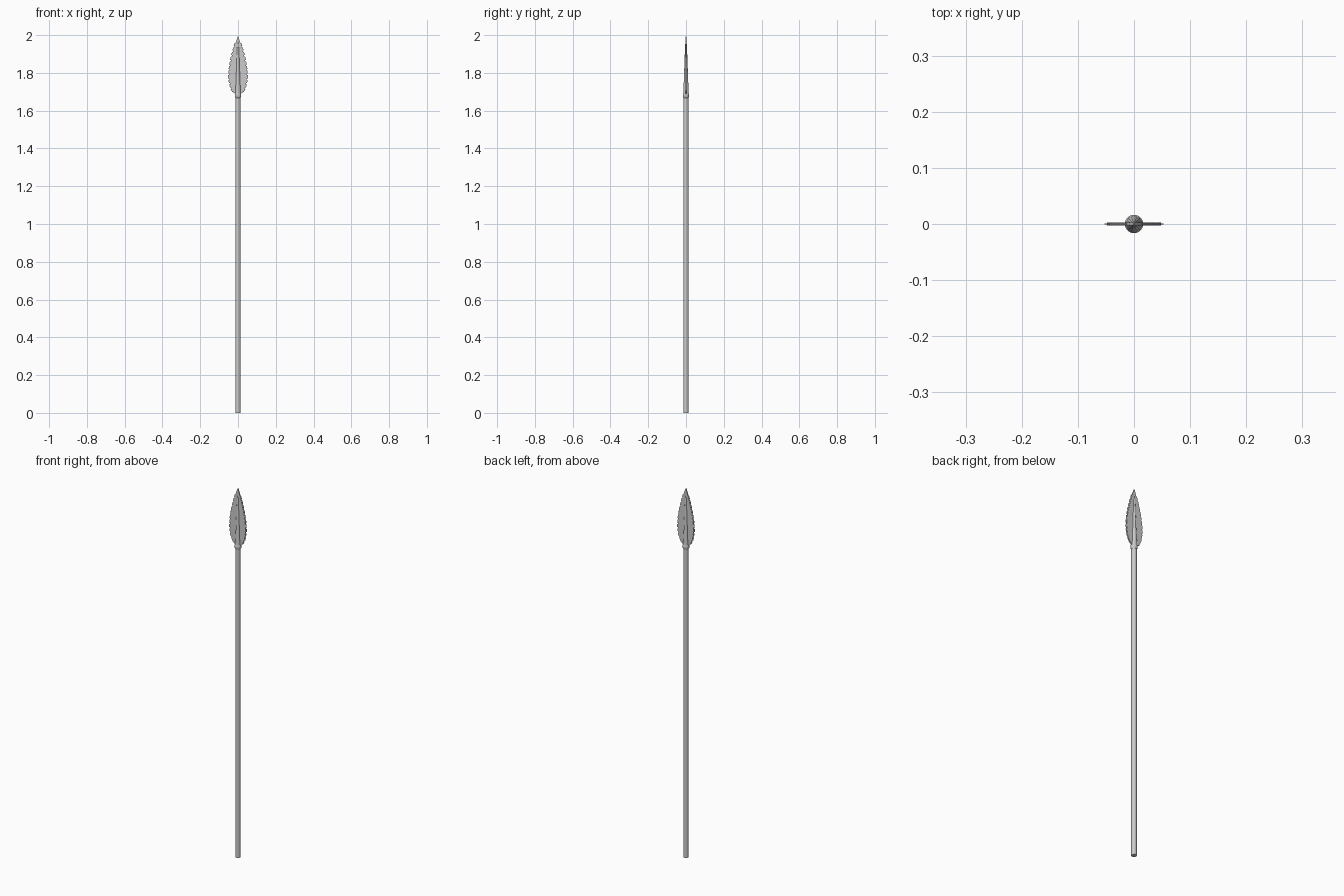
import bpy, bmesh, math

if "Cube" in bpy.data.objects:
    bpy.data.objects.remove(bpy.data.objects["Cube"])

# half-width of the leaf blade by height
LEAF = [(1.685, .012), (1.70, .028), (1.73, .041), (1.78, .048), (1.83, .044),
        (1.88, .035), (1.93, .022), (1.97, .009), (1.993, .001)]

def half_width(z):
    for (z0, w0), (z1, w1) in zip(LEAF, LEAF[1:]):
        if z <= z1:
            return w0 + (w1 - w0) * (z - z0) / (z1 - z0)
    return LEAF[-1][1]

def finish(name, bm, smooth=True):
    bmesh.ops.recalc_face_normals(bm, faces=bm.faces)
    me = bpy.data.meshes.new(name)
    bm.to_mesh(me)
    bm.free()
    ob = bpy.data.objects.new(name, me)
    bpy.context.collection.objects.link(ob)
    if smooth:
        bpy.ops.object.select_all(action='DESELECT')
        ob.select_set(True)
        bpy.context.view_layer.objects.active = ob
        bpy.ops.object.shade_smooth_by_angle(angle=math.radians(40))
    return ob

def lathe(name, profile, sides=16):
    bm = bmesh.new()
    rings = [[bm.verts.new((r * math.cos(2 * math.pi * i / sides),
                            r * math.sin(2 * math.pi * i / sides), z))
              for i in range(sides)] for r, z in profile]
    for a, b in zip(rings, rings[1:]):
        for i in range(sides):
            j = (i + 1) % sides
            bm.faces.new((a[i], a[j], b[j], b[i]))
    bm.faces.new(rings[0])
    bm.faces.new(rings[-1])
    return finish(name, bm)

def plate(bm, outline, t):
    front = [bm.verts.new((x, -t, z)) for x, z in outline]
    back = [bm.verts.new((x, t, z)) for x, z in outline]
    bm.faces.new(front)
    bm.faces.new(back)
    for i in range(len(outline)):
        j = (i + 1) % len(outline)
        bm.faces.new((front[i], front[j], back[j], back[i]))

# shaft, collar and tapering central rib
lathe("shaft", [(.0132, 0), (.0132, 1.68)])
lathe("collar", [(.0135, 1.668), (.0165, 1.672), (.0165, 1.688), (.0145, 1.692)])
lathe("rib", [(.0145, 1.69), (.0115, 1.76), (.008, 1.86), (.005, 1.94), (.0005, 2.0)])

# flat leaf blade
bm = bmesh.new()
zs = [1.685 + .308 * i / 28 for i in range(29)]
right = [(half_width(z), z) for z in zs]
plate(bm, right + [(-x, z) for x, z in reversed(right)], .003)
finish("blade", bm, False)

# small thin teeth set along both edges
bm = bmesh.new()
COUNT, PITCH = 11, .0245
for side in (-1, 1):
    for k in range(COUNT):
        z0 = 1.697 + k * PITCH
        z1 = z0 + .018
        w0, w1 = half_width(z0), half_width(z1)
        plate(bm, [(side * (w0 - .006), z0), (side * (w0 + .005), z0 + .001),
                   (side * (w1 + .005), z1 - .001), (side * (w1 - .006), z1)], .001)
finish("edge_teeth", bm, False)
